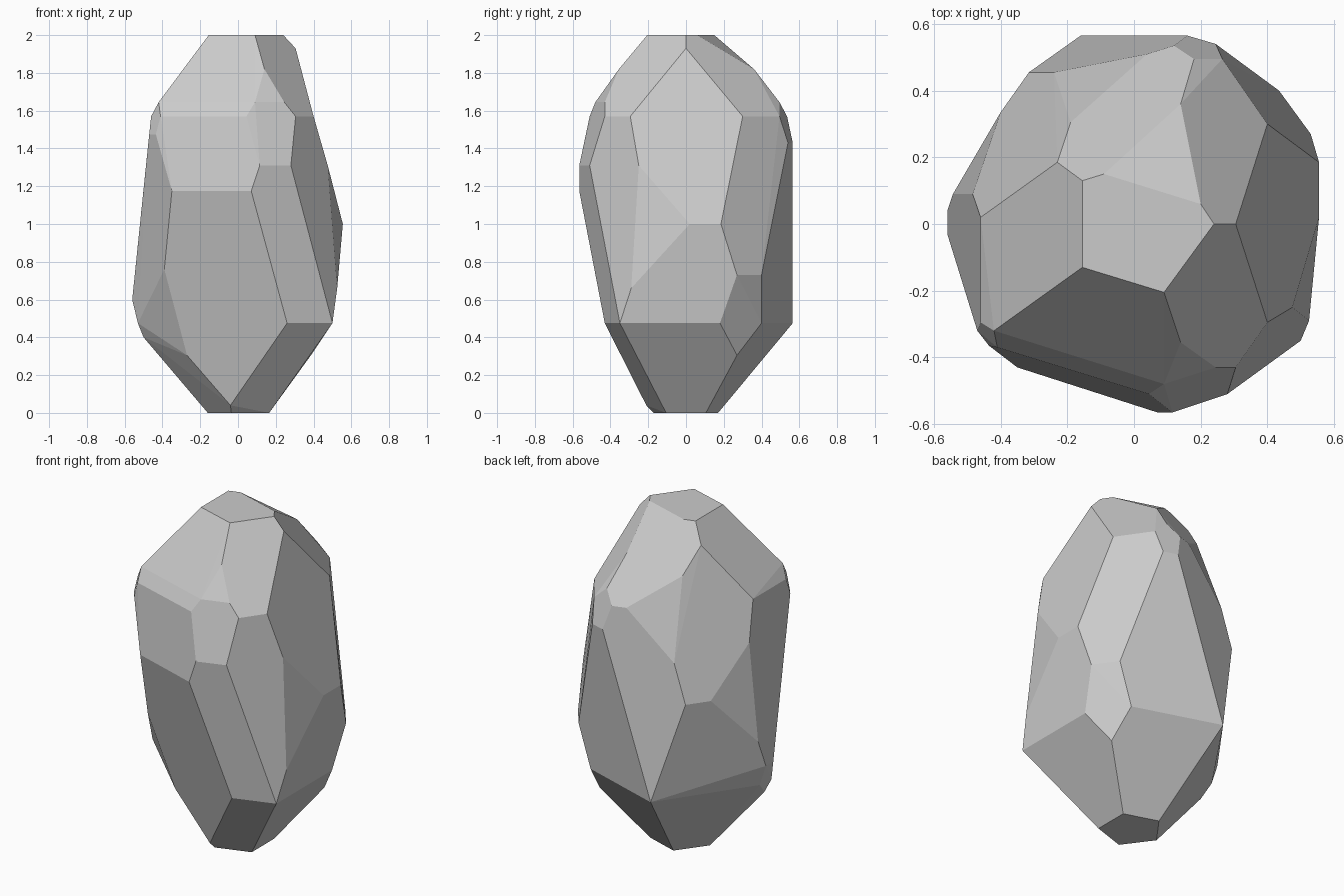
import bpy, bmesh, math

# Corner points of the faceted stone, grouped by height: z -> (x, y) corners
LEVELS = {
    # flat crown and upper chamfers
    2.00: [(-.155, .13), (-.155, -.13), (.09, -.205), (.24, 0), (.20, .06), (-.09, .15)],
    1.93: [(.305, 0)],
    1.895: [(-.23, .185)],
    1.82: [(.14, -.355), (.14, .36)],
    1.745: [(-.19, .305)],
    1.645: [(.09, -.48), (.245, -.43), (-.42, -.32), (.18, .495)],
    # shoulder
    1.57: [(.045, -.51), (-.41, -.37), (-.46, -.295), (-.46, .02), (.305, -.43),
           (.40, -.295), (.40, .30), (.265, .495), (.12, .535), (.04, .51)],
    1.475: [(-.435, -.365), (-.47, -.32)],
    1.43: [(.245, .54), (.16, .565)],
    1.34: [(-.484, .09)],
    1.31: [(.475, -.25), (.28, -.51), (.115, -.565)],
    1.29: [(-.24, .455)],
    # belly
    1.175: [(-.35, -.43), (.07, -.565)],
    1.06: [(-.315, .455), (-.40, .335)],
    1.00: [(.555, .185), (.555, .02)],
    .76: [(-.39, -.30), (-.543, .09)],
    .73: [(.435, .40), (.53, .27)],
    .66: [(.525, -.29)],
    .60: [(-.56, .04), (-.56, -.03)],
    # undercut and foot
    .475: [(-.53, -.055), (-.52, .04), (.50, -.35), (.50, .18), (.26, -.43),
           (.355, .40), (-.16, .565)],
    .40: [(-.50, -.03)],
    .305: [(.386, .27), (-.27, -.21)],
    .04: [(-.04, -.21)],
    0: [(.165, .105), (.165, -.105), (-.035, -.17), (-.16, 0), (-.035, .17)],
}

# Wrap the corners in a convex skin and merge it into flat facets
bm = bmesh.new()
for z, corners in LEVELS.items():
    for x, y in corners:
        bm.verts.new((x, y, z))
bmesh.ops.convex_hull(bm, input=bm.verts[:])
bmesh.ops.delete(bm, geom=[v for v in bm.verts if not v.link_faces], context='VERTS')
bmesh.ops.dissolve_limit(bm, angle_limit=math.radians(3),
                         verts=bm.verts[:], edges=bm.edges[:])
bmesh.ops.recalc_face_normals(bm, faces=bm.faces[:])

mesh = bpy.data.meshes.new("faceted_stone")
bm.to_mesh(mesh)
bm.free()
stone = bpy.data.objects.new("faceted_stone", mesh)
bpy.context.collection.objects.link(stone)
